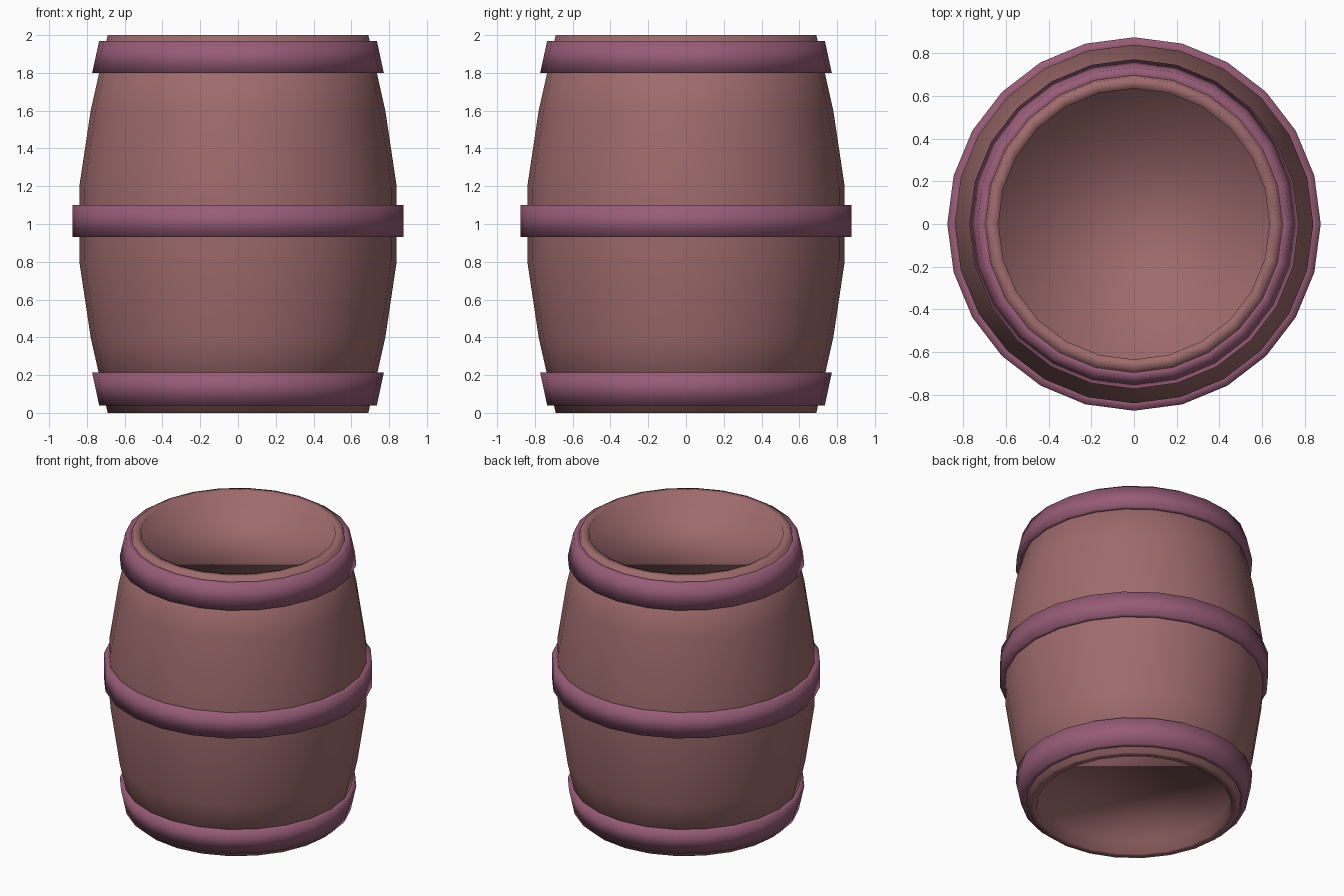
import bpy, bmesh, math

if "Cube" in bpy.data.objects:
    bpy.data.objects.remove(bpy.data.objects["Cube"])

SIDES = 24


def material(name, rgb):
    m = bpy.data.materials.new(name)
    m.diffuse_color = (*rgb, 1.0)
    m.use_nodes = True
    m.node_tree.nodes["Principled BSDF"].inputs["Base Color"].default_value = m.diffuse_color
    return m


wood = material("reddish wood", (0.345, 0.145, 0.151))
band = material("plum band", (0.310, 0.107, 0.184))


def lathe(name, profile, mat, closed_loop=False):
    """Revolve (radius, z) points around z; open profiles get end caps."""
    bm = bmesh.new()
    rings = []
    for r, z in profile:
        rings.append([bm.verts.new((r * math.cos(2 * math.pi * i / SIDES),
                                    r * math.sin(2 * math.pi * i / SIDES), z))
                      for i in range(SIDES)])
    pairs = list(zip(rings, rings[1:]))
    if closed_loop:
        pairs.append((rings[-1], rings[0]))
    else:
        bm.faces.new(rings[0])
        bm.faces.new(rings[-1])
    for a, b in pairs:
        for i in range(SIDES):
            j = (i + 1) % SIDES
            bm.faces.new((a[i], a[j], b[j], b[i]))
    bmesh.ops.recalc_face_normals(bm, faces=bm.faces)
    for f in bm.faces:
        f.smooth = True
    me = bpy.data.meshes.new(name)
    bm.to_mesh(me)
    bm.free()
    me.materials.append(mat)
    ob = bpy.data.objects.new(name, me)
    bpy.context.collection.objects.link(ob)
    return ob


# Barrel body: bulging staves, a narrow rim and a recessed lid at each end
upper = [(0.84, 1.2), (0.78, 1.6), (0.69, 2.0), (0.635, 2.0), (0.635, 1.9)]
lower = [(r, 2.0 - z) for r, z in reversed(upper)]
lathe("barrel_body", lower + upper, wood)


# Hoops: softly shaded rings slightly sunk into the staves
def hoop(name, r0, z0, r1, z1):
    lathe(name, [(r0, z0), (r1, z1), (r1 - 0.06, z1), (r0 - 0.06, z0)],
          band, closed_loop=True)


hoop("top_hoop", 0.772, 1.80, 0.735, 1.97)
hoop("middle_hoop", 0.875, 0.93, 0.875, 1.10)
hoop("bottom_hoop", 0.735, 0.04, 0.772, 0.213)
